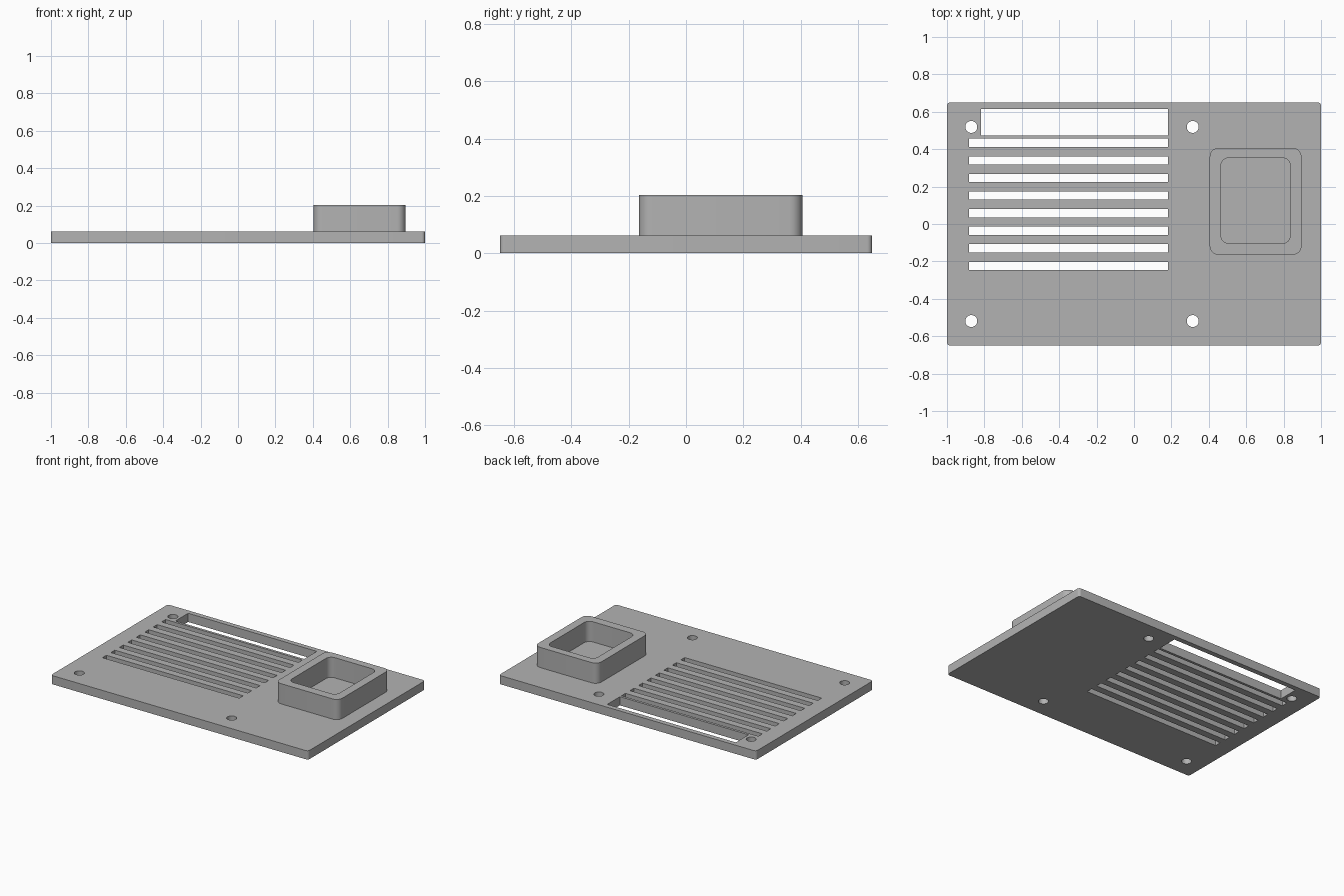
import bpy
from math import cos, sin, pi, radians

cube = bpy.data.objects.get("Cube")
if cube:
    bpy.data.objects.remove(cube, do_unlink=True)

grey = bpy.data.materials.new("matte grey")
grey.use_nodes = True
colour = (0.45, 0.45, 0.45, 1)
grey.diffuse_color = colour
grey.node_tree.nodes["Principled BSDF"].inputs["Base Color"].default_value = colour


def rounded_rect(x0, x1, y0, y1, r=0.0, steps=8):
    """Outline of a rectangle with rounded corners."""
    if r == 0:
        return [(x0, y0), (x1, y0), (x1, y1), (x0, y1)]
    centres = [(x1 - r, y1 - r), (x0 + r, y1 - r), (x0 + r, y0 + r), (x1 - r, y0 + r)]
    return [(cx + r * cos((q + i / steps) * pi / 2), cy + r * sin((q + i / steps) * pi / 2))
            for q, (cx, cy) in enumerate(centres) for i in range(steps + 1)]


def circle(cx, cy, r, n=32):
    return [(cx + r * cos(2 * pi * i / n), cy + r * sin(2 * pi * i / n)) for i in range(n)]


def extruded(name, outlines, z0, z1):
    """Extrude the first outline, with the others as through holes."""
    curve = bpy.data.curves.new(name, 'CURVE')
    curve.dimensions = '2D'
    curve.fill_mode = 'BOTH'
    curve.extrude = (z1 - z0) / 2
    for points in outlines:
        spline = curve.splines.new('POLY')
        spline.points.add(len(points) - 1)
        for p, (x, y) in zip(spline.points, points):
            p.co = (x, y, 0, 1)
        spline.use_cyclic_u = True
    obj = bpy.data.objects.new(name, curve)
    bpy.context.collection.objects.link(obj)
    obj.location.z = (z0 + z1) / 2
    bpy.ops.object.select_all(action='DESELECT')
    obj.select_set(True)
    bpy.context.view_layer.objects.active = obj
    bpy.ops.object.convert(target='MESH')
    obj = bpy.context.object
    obj.data.materials.clear()
    obj.data.materials.append(grey)
    # Weld caps to walls so that the shading stays clean
    bpy.ops.object.mode_set(mode='EDIT')
    bpy.ops.mesh.select_all(action='SELECT')
    bpy.ops.mesh.remove_doubles(threshold=0.0001)
    bpy.ops.mesh.normals_make_consistent(inside=False)
    bpy.ops.object.mode_set(mode='OBJECT')
    bpy.ops.object.shade_smooth_by_angle(angle=radians(30))
    return obj


thickness = 0.061

# Base plate with vent slots, one wide window and four screw holes
slots = [rounded_rect(-0.882, 0.182, y - 0.022, y + 0.022)
         for y in (0.434 - 0.094 * i for i in range(8))]
window = rounded_rect(-0.818, 0.182, 0.474, 0.615)
screw_holes = [circle(x, y, 0.032) for x in (-0.87, 0.314) for y in (-0.519, 0.519)]
extruded("base_plate",
         [rounded_rect(-1, 1, -0.65, 0.65, 0.018), window] + slots + screw_holes,
         0, thickness)

# Open box standing on the plate
extruded("open_box_wall",
         [rounded_rect(0.405, 0.895, -0.164, 0.406, 0.045),
          rounded_rect(0.465, 0.835, -0.103, 0.353, 0.04)],
         thickness, 0.203)
